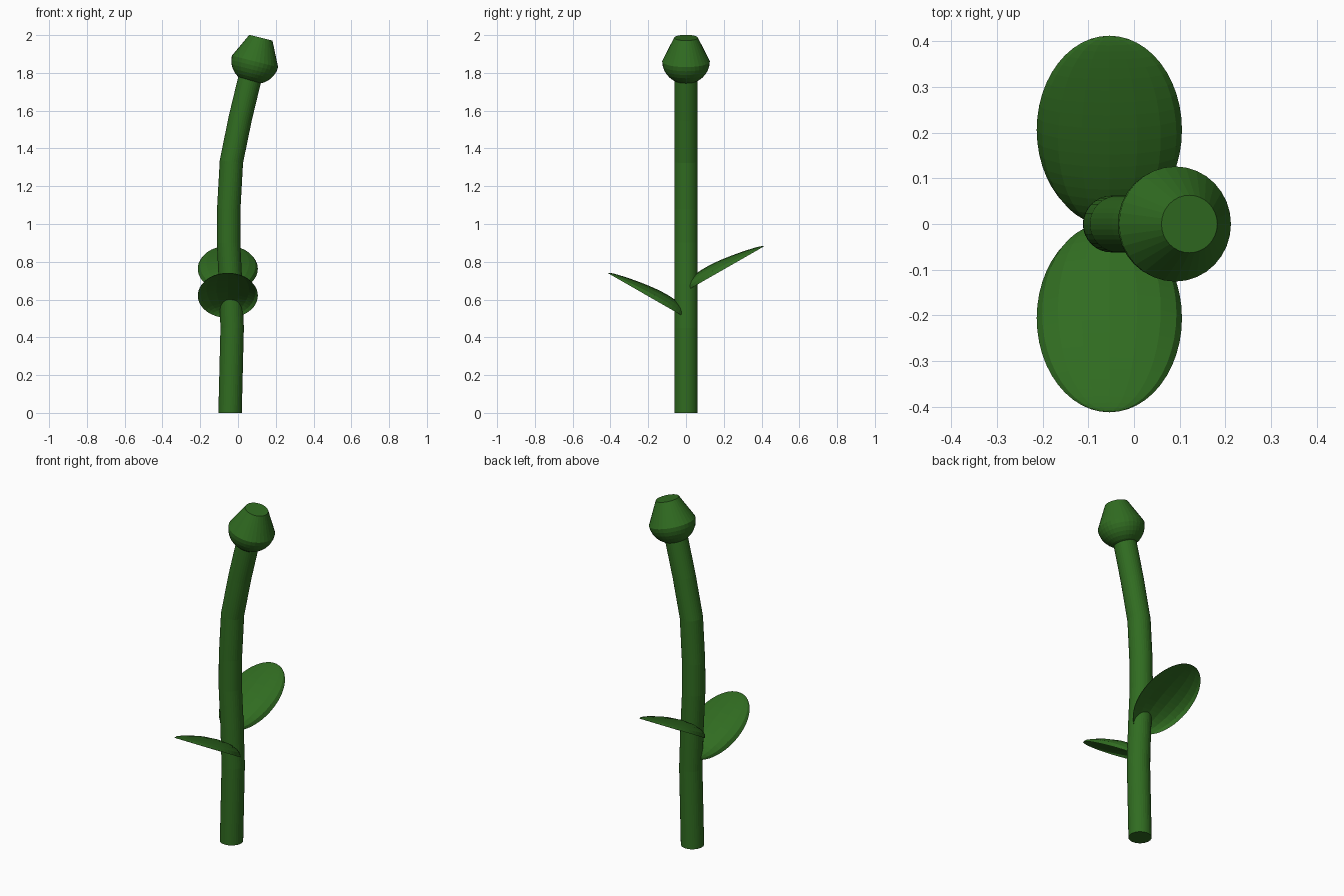
import bpy, bmesh
from math import sin, cos, pi, radians
from mathutils import Matrix, Vector

if "Cube" in bpy.data.objects:
    bpy.data.objects.remove(bpy.data.objects["Cube"])

green = bpy.data.materials.new("leaf_green")
green.diffuse_color = (0.03, 0.15, 0.015, 1)
green.use_nodes = True
green.node_tree.nodes["Principled BSDF"].inputs["Base Color"].default_value = green.diffuse_color


def finish(name, bm, matrix=Matrix()):
    bm.transform(matrix)
    mesh = bpy.data.meshes.new(name)
    bm.to_mesh(mesh)
    bm.free()
    mesh.materials.append(green)
    ob = bpy.data.objects.new(name, mesh)
    bpy.context.collection.objects.link(ob)
    return ob


def loft(bm, rings, closed=True):
    """Bridge rows of points with quads; returns the vertex rows."""
    rows = [[bm.verts.new(p) for p in r] for r in rings]
    n = len(rows[0])
    for a, b in zip(rows, rows[1:]):
        for j in range(n if closed else n - 1):
            k = (j + 1) % n
            bm.faces.new((a[j], a[k], b[k], b[j]))
    return rows


def circle(r, sides):
    return [Vector((r * cos(2 * pi * j / sides), r * sin(2 * pi * j / sides), 0))
            for j in range(sides)]


# Stem: round tube swept along a gently bent path in the xz plane
path = [Vector((x, 0, z)) for x, z in
        [(-0.042, 0), (-0.031, 0.45), (-0.039, 0.68), (-0.05, 0.9),
         (-0.049, 1.08), (-0.035, 1.33), (0.012, 1.56), (0.07, 1.80)]]
rings = []
for i, p in enumerate(path):
    d = path[min(i + 1, len(path) - 1)] - path[max(i - 1, 0)]
    tilt = Matrix.Rotation(d.x / d.z if i else 0, 3, 'Y')
    rings.append([p + tilt @ v for v in circle(0.062, 32)])
bm = bmesh.new()
rows = loft(bm, rings)
bm.faces.new(rows[0][::-1])
bm.faces.new(rows[-1])
finish("stem", bm)

# Bud: rounded lower half with a truncated cone on top, tilted with the stem
profile = [(0.126 * sin(a), -0.119 * cos(a))
           for a in [pi / 2 * i / 8 for i in range(1, 9)]] + [(0.063, 0.129)]
bm = bmesh.new()
rows = loft(bm, [[v + Vector((0, 0, z)) for v in circle(r, 32)] for r, z in profile])
bm.faces.new(rows[0][::-1])
bm.faces.new(rows[-1])
finish("bud", bm, Matrix.Translation((0.09, 0, 1.861)) @ Matrix.Rotation(radians(14), 4, 'Y'))


# Leaves: open domed shells with an elliptical rim, thicker near the stem
def leaf(name, side, base_z):
    length, width, height = 0.475, 0.159, 0.052
    steps, across = 24, 8
    rings = []
    for i in range(steps + 1):
        a = pi * i / steps
        s = sin(a)
        rings.append([(width * s * cos(b), length / 2 * (1 - cos(a)),
                       height * s * (1 + 0.5 * cos(a)) * sin(b))
                      for b in [pi * j / across for j in range(across + 1)]])
    bm = bmesh.new()
    loft(bm, rings, closed=False)
    bmesh.ops.remove_doubles(bm, verts=bm.verts, dist=1e-5)
    turn = Matrix.Rotation(0 if side > 0 else pi, 4, 'Z')
    bmesh.ops.recalc_face_normals(bm, faces=bm.faces)
    if sum(f.normal.z for f in bm.faces) < 0:
        bmesh.ops.reverse_faces(bm, faces=bm.faces)
    finish(name, bm, Matrix.Translation((-0.054, 0, base_z)) @ turn
           @ Matrix.Rotation(radians(29.8), 4, 'X'))


leaf("back_leaf", 1, 0.645)
leaf("front_leaf", -1, 0.503)
